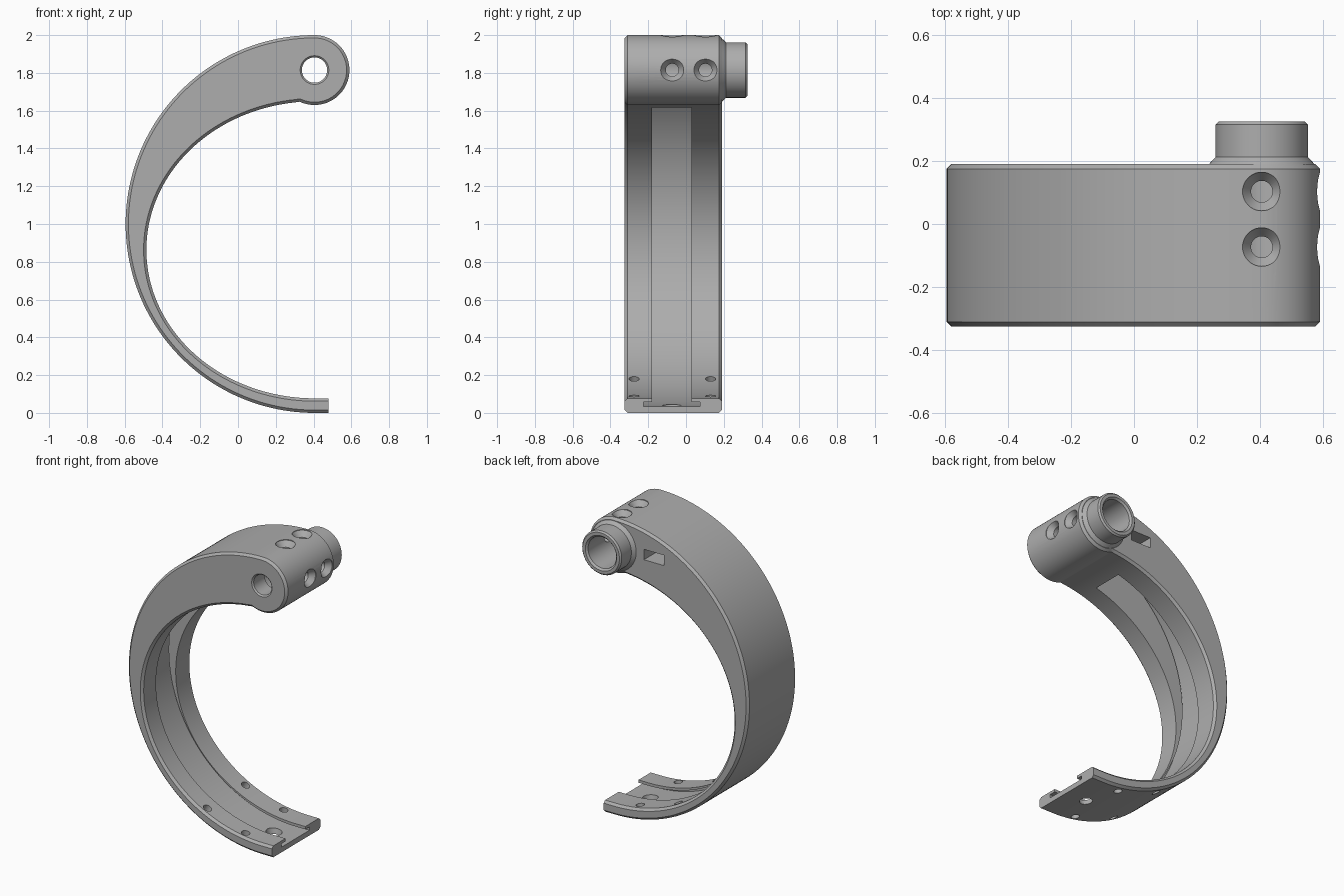
import bpy, bmesh, math
from mathutils import Vector

cube = bpy.data.objects.get("Cube")
if cube:
    bpy.data.objects.remove(cube, do_unlink=True)

grey = bpy.data.materials.new("plain grey")
grey.use_nodes = True
COLOUR = (0.42, 0.42, 0.42, 1)
grey.diffuse_color = COLOUR
grey.node_tree.nodes["Principled BSDF"].inputs["Base Color"].default_value = COLOUR

CX, RING_Z, KNOB_Z = 0.405, 1.0, 1.815   # ring and knob centres
FRONT, BACK = -0.325, 0.19               # band width
END_X = 0.48                             # open end of the band


def arc(cx, cz, rx, rz, start, end, n):
    out = []
    for i in range(n + 1):
        t = math.radians(start + (end - start) * i / n)
        out.append((cx + rx * math.cos(t), cz + rz * math.sin(t)))
    return out


def finish(name, bm):
    bmesh.ops.recalc_face_normals(bm, faces=bm.faces)
    mesh = bpy.data.meshes.new(name)
    bm.to_mesh(mesh)
    bm.free()
    mesh.materials.append(grey)
    obj = bpy.data.objects.new(name, mesh)
    bpy.context.scene.collection.objects.link(obj)
    return obj


def prism(name, outline, y0, y1, chamfer=0):
    """Extrude an x-z outline along y, optionally chamfering both rims."""
    bm = bmesh.new()
    base = bm.faces.new([bm.verts.new((x, y0, z)) for x, z in outline])
    ext = bmesh.ops.extrude_face_region(bm, geom=[base], use_keep_orig=True)
    for v in ext["geom"]:
        if isinstance(v, bmesh.types.BMVert):
            v.co.y = y1
    bmesh.ops.recalc_face_normals(bm, faces=bm.faces)
    if chamfer:
        rims = [e for e in bm.edges if abs(e.verts[0].co.y - e.verts[1].co.y) < 1e-6]
        bmesh.ops.bevel(bm, geom=rims, offset=chamfer, segments=1,
                        affect='EDGES', profile=0.5)
    return finish(name, bm)


def lathe(name, origin, axis, profile, n=40):
    """Solid of revolution; profile is (distance along axis, radius)."""
    bm = bmesh.new()
    turn = Vector((0, 0, 1)).rotation_difference(Vector(axis).normalized())
    rings = []
    for d, r in profile:
        ring = []
        for i in range(n):
            a = 2 * math.pi * i / n
            p = Vector((r * math.cos(a), r * math.sin(a), d))
            ring.append(bm.verts.new(Vector(origin) + turn @ p))
        rings.append(ring)
    for a, b in zip(rings, rings[1:]):
        for i in range(n):
            j = (i + 1) % n
            bm.faces.new((a[i], a[j], b[j], b[i]))
    bm.faces.new(rings[0])
    bm.faces.new(rings[-1])
    return finish(name, bm)


def combine(target, tool, operation='DIFFERENCE'):
    """Apply a boolean and discard the tool object."""
    mod = target.modifiers.new("combine", 'BOOLEAN')
    mod.operation, mod.solver, mod.object = operation, 'EXACT', tool
    graph = bpy.context.evaluated_depsgraph_get()
    mesh = bpy.data.meshes.new_from_object(target.evaluated_get(graph))
    target.modifiers.clear()
    target.data = mesh
    bpy.data.objects.remove(tool, do_unlink=True)


# Tapering hook: circular outside, round knob, elliptical inside
outline = [(0.6, 0.0)]
outline += arc(CX, RING_Z, 1, 1, 270, 90, 100)
outline += arc(CX, KNOB_Z, 0.185, 0.185, 90, -115, 40)[1:]
outline += arc(CX, 0.863, 0.89, 0.786, 96.5, 270, 90)
outline += [(0.6, 0.077)]
hook = prism("hook_bracket", outline, FRONT, BACK, 0.015)

# Collar on the back of the knob
collar = lathe("collar", (CX, 0, KNOB_Z), (0, 1, 0),
               [(0.1, 0.168), (0.189, 0.168), (0.212, 0.147), (0.315, 0.147),
                (0.325, 0.137)], 64)
combine(hook, collar, 'UNION')

# Square off the open end
combine(hook, prism("end_trim", [(END_X, -0.1), (0.8, -0.1), (0.8, 0.3), (END_X, 0.3)],
                    -0.5, 0.5))

# Channel inside the band, with an undercut on each side
channel = arc(CX, RING_Z, 0.955, 0.955, 105.5, 270, 100)
channel += [(0.6, 0.045), (0.6, 0.3), (channel[0][0], 0.3)]
combine(hook, prism("channel", channel, -0.18, 0.03))
under = arc(CX, RING_Z, 0.965, 0.965, 105.7, 270, 100) + [(0.6, 0.035), (0.6, 0.058)]
under += arc(CX, RING_Z, 0.942, 0.942, 270, 105.7, 100)
combine(hook, prism("undercut", under, -0.225, 0.075))

# Rectangular cable slot in the back face
combine(hook, prism("cable_slot", [(0.03, 1.78), (0.18, 1.78), (0.18, 1.85), (0.03, 1.85)],
                    0.0, 0.25))

# Stepped bore through the knob
combine(hook, lathe("bore", (CX, 0, KNOB_Z), (0, 1, 0),
                    [(-0.4, 0.076), (-0.325, 0.076), (-0.316, 0.067), (-0.2, 0.067),
                     (-0.2, 0.105), (0.313, 0.105), (0.326, 0.118), (0.4, 0.118)], 64))

# Countersunk set screw holes, from above and from the side
for y in (-0.073, 0.103):
    for axis in ((0, 0, 1), (1, 0, 0)):
        combine(hook, lathe("screw_hole", (CX, y, KNOB_Z), axis,
                            [(0.03, 0.034), (0.145, 0.034), (0.18, 0.061), (0.25, 0.061)]))

# Small holes along both rails, pointing at the ring centre
for x in (0.25, -0.03):
    dx = x - CX
    axis = (dx, 0, -math.sqrt(0.92 ** 2 - dx ** 2))
    for y in (-0.275, 0.13):
        combine(hook, lathe("rail_hole", (CX, y, RING_Z), axis,
                            [(0.8, 0.027), (1.1, 0.027)], 24))

# Larger hole in the channel floor near the open end
combine(hook, lathe("floor_hole", (0.32, -0.075, 0), (0, 0, 1),
                    [(-0.1, 0.04), (0.012, 0.04), (0.034, 0.05), (0.2, 0.05)]))

bpy.ops.object.select_all(action='DESELECT')
hook.select_set(True)
bpy.context.view_layer.objects.active = hook
bpy.ops.object.shade_smooth_by_angle(angle=math.radians(25))
